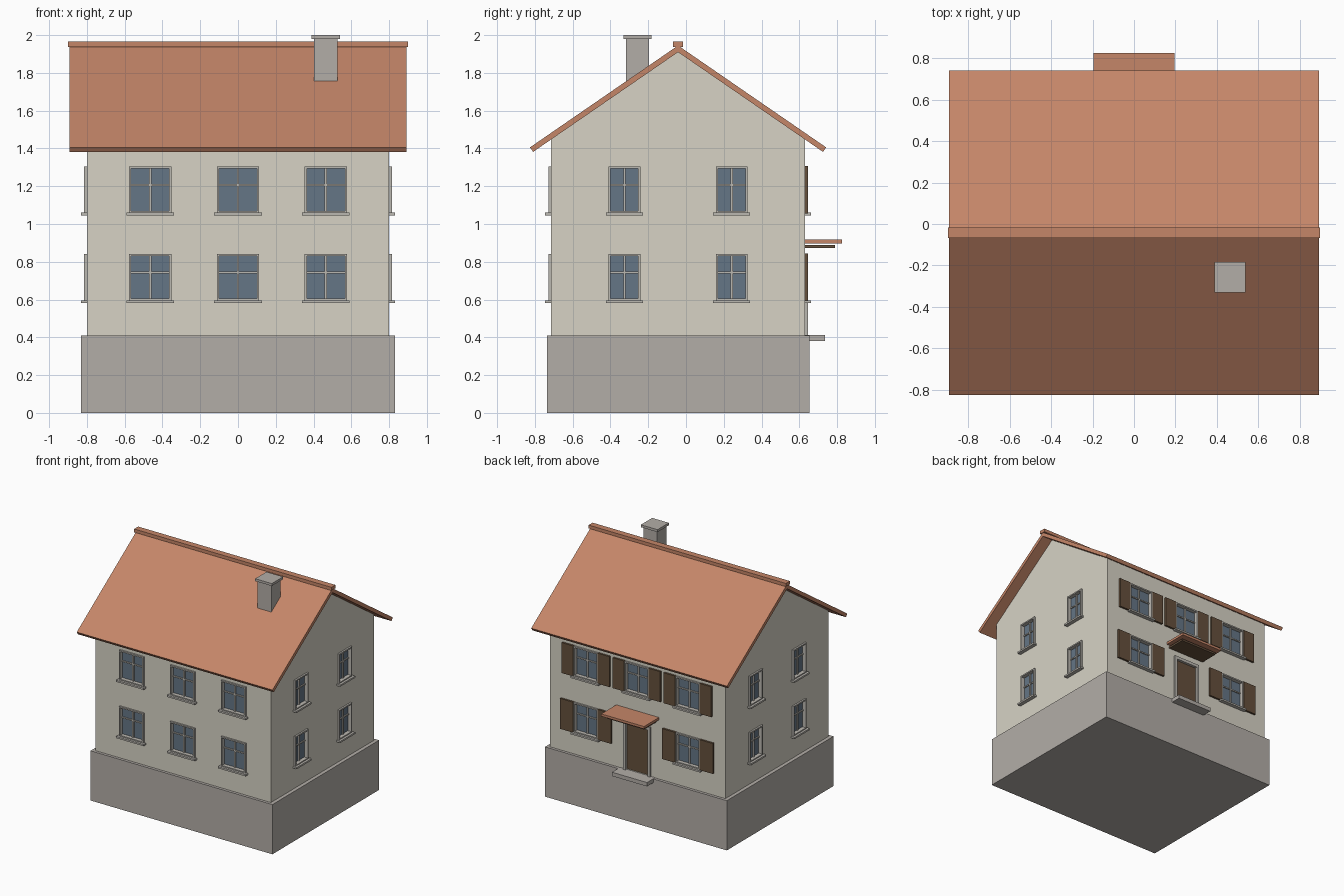
import bpy, bmesh, math
from mathutils import Matrix, Vector

if "Cube" in bpy.data.objects:
    bpy.data.objects.remove(bpy.data.objects["Cube"])

YC = -0.042            # house centre line (ridge)
WX, WY = 0.80, 0.672   # wall half sizes
SLOPE = 0.688


def material(name, rgb):
    m = bpy.data.materials.new(name)
    m.diffuse_color = (*rgb, 1)
    m.use_nodes = True
    m.node_tree.nodes["Principled BSDF"].inputs["Base Color"].default_value = m.diffuse_color
    return m


CREAM = material("cream_plaster", (0.68, 0.65, 0.56))
STONE = material("stone", (0.45, 0.42, 0.39))
TILE = material("roof_tile", (0.56, 0.24, 0.14))
GLASS = material("glass", (0.13, 0.18, 0.24))
TRIM = material("trim", (0.50, 0.48, 0.44))
WOOD = material("dark_wood", (0.13, 0.08, 0.045))


def finish(name, bm, mat):
    bmesh.ops.recalc_face_normals(bm, faces=bm.faces)
    me = bpy.data.meshes.new(name)
    bm.to_mesh(me)
    bm.free()
    if mat:
        me.materials.append(mat)
    ob = bpy.data.objects.new(name, me)
    bpy.context.collection.objects.link(ob)
    return ob


def add_box(bm, lo, hi, mw=Matrix()):
    lo, hi = Vector(lo), Vector(hi)
    m = mw @ Matrix.Translation((lo + hi) / 2) @ Matrix.Diagonal((*(hi - lo), 1))
    bmesh.ops.create_cube(bm, size=1, matrix=m)


def boxes(name, mat, spans, mw=Matrix()):
    bm = bmesh.new()
    for lo, hi in spans:
        add_box(bm, lo, hi, mw)
    return finish(name, bm, mat)


def prism(name, mat, profile, hx):
    """Extrude a (y, z) profile along x from -hx to hx."""
    bm = bmesh.new()
    f = bm.faces.new([bm.verts.new((-hx, YC + y, z)) for y, z in profile])
    r = bmesh.ops.extrude_face_region(bm, geom=[f])
    bmesh.ops.translate(bm, vec=(2 * hx, 0, 0),
                        verts=[v for v in r["geom"] if isinstance(v, bmesh.types.BMVert)])
    return finish(name, bm, mat)


# Plinth and gabled walls
boxes("plinth", STONE, [((-0.83, YC - 0.695, 0), (0.83, YC + 0.695, 0.41))])
eave = 1.92 - WY * SLOPE
walls = prism("walls", CREAM, [(-WY, 0.41), (WY, 0.41), (WY, eave), (0, 1.92), (-WY, eave)], WX)

# Folded roof slab with square-cut eaves, and ridge cap
ang, t, half, apex = math.atan(SLOPE), 0.029, 0.784, 1.945
ez = apex - half * SLOPE
iy, iz = half - t * math.sin(ang), ez - t * math.cos(ang)
prism("roof", TILE, [(-half, ez), (0, apex), (half, ez), (iy, iz),
                     (0, apex - t / math.cos(ang)), (-iy, iz)], 0.893)
boxes("ridge_cap", TILE, [((-0.90, YC - 0.026, 1.938), (0.90, YC + 0.026, 1.965))])

# Chimney
boxes("chimney", STONE, [((0.402, -0.317, 1.72), (0.526, -0.196, 1.982))])
boxes("chimney_cap", STONE, [((0.388, -0.331, 1.98), (0.54, -0.183, 2.0))])

cutter = bmesh.new()


def ring(w, z0, z1, b, y0, y1):
    """Four bars forming a rectangular frame of half width w."""
    return [((-w, y0, z0), (-w + b, y1, z1)), ((w - b, y0, z0), (w, y1, z1)),
            ((-w + b, y0, z1 - b), (w - b, y1, z1)), ((-w + b, y0, z0), (w - b, y1, z0 + b))]


def window(side, mw, w, z0, shutter=0):
    # Local frame: wall plane at y = 0, outside is -y
    z1, zt = z0 + 0.247, z0 + 0.149
    add_box(cutter, (-w + 0.005, -0.05, z0 + 0.005), (w - 0.005, 0.03, z1 - 0.005), mw)
    boxes(side + "_window_frame", TRIM, ring(w, z0, z1, 0.011, -0.014, 0.03), mw)
    boxes(side + "_window_sill", TRIM, [((-w - 0.014, -0.032, z0 - 0.012), (w + 0.014, 0.005, z0 + 0.002))], mw)
    boxes(side + "_window_bars", TRIM,
          [((-0.006, 0.008, z0 + 0.011), (0.006, 0.026, z1 - 0.011)),
           ((-w + 0.011, 0.009, zt - 0.005), (w - 0.011, 0.026, zt + 0.005))], mw)
    boxes(side + "_window_glass", GLASS,
          [((-w + 0.008, 0.018, z0 + 0.008), (w - 0.008, 0.028, z1 - 0.008))], mw)
    if shutter:
        boxes("shutters", WOOD, [((s * (w + shutter / 2) - shutter / 2, -0.016, z0 - 0.002),
                                  (s * (w + shutter / 2) + shutter / 2, 0.002, z1 + 0.002))
                                 for s in (-1, 1)], mw)


def on_wall(x, y, deg):
    return Matrix.Translation((x, y, 0)) @ Matrix.Rotation(math.radians(deg), 4, "Z")


# Windows on all four sides, two floors; shutters at the back
for z0 in (0.594, 1.058):
    for x in (-0.465, 0, 0.465):
        window("front", on_wall(x, YC - WY, 0), 0.112, z0)
        if x or z0 > 1:
            window("back", on_wall(x, YC + WY, 180), 0.112, z0, 0.105 if z0 > 1 else 0.12)
    for y in (YC - 0.284, YC + 0.284):
        window("right", on_wall(WX, y, 90), 0.084, z0)
        window("left", on_wall(-WX, y, -90), 0.084, z0)

# Back door, step and canopy
door = on_wall(0, YC + WY, 180)
add_box(cutter, (-0.105, -0.05, 0.415), (0.105, 0.03, 0.80), door)
boxes("door_frame", TRIM, [((-0.122, -0.016, 0.41), (-0.1, 0.03, 0.82)),
                           ((0.1, -0.016, 0.41), (0.122, 0.03, 0.82)),
                           ((-0.1, -0.016, 0.795), (0.1, 0.03, 0.82))], door)
boxes("door_leaf", WOOD, [((-0.102, 0.005, 0.41), (0.102, 0.028, 0.797))], door)
boxes("door_step", STONE, [((-0.16, -0.106, 0.38), (0.16, 0.0, 0.412))], door)
boxes("canopy_roof", TILE, [((-0.195, -0.196, 0.898), (0.195, 0.005, 0.918))], door)
boxes("canopy_board", WOOD, [((-0.17, -0.158, 0.872), (0.17, 0.005, 0.888))], door)

# Cut the window and door recesses into the walls
cut = finish("recess_cutter", cutter, None)
cut.hide_render = True
mod = walls.modifiers.new("recesses", "BOOLEAN")
mod.object, mod.operation, mod.solver = cut, "DIFFERENCE", "EXACT"
bpy.context.view_layer.update()
dg = bpy.context.evaluated_depsgraph_get()
cut_mesh = bpy.data.meshes.new_from_object(walls.evaluated_get(dg))
walls.modifiers.clear()
walls.data = cut_mesh
bpy.data.objects.remove(cut)
